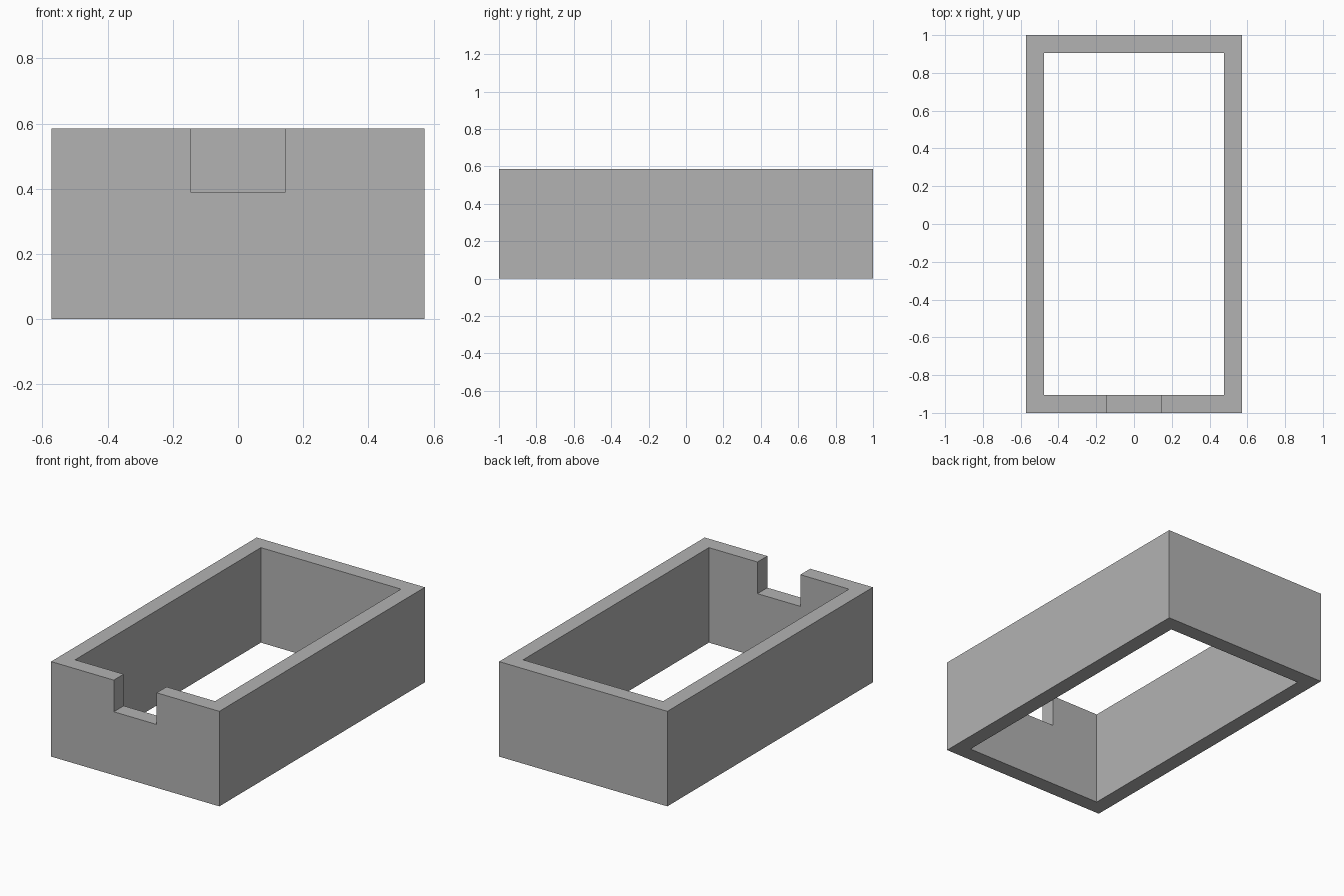
import bpy
from mathutils import Vector

default = bpy.data.objects.get("Cube")
if default:
    bpy.data.objects.remove(default, do_unlink=True)

HALF_X, HALF_Y, HEIGHT = 0.573, 1.0, 0.585
WALL = 0.096
NOTCH_HALF, NOTCH_FLOOR = 0.146, 0.39

grey = bpy.data.materials.new("plain grey")
grey.use_nodes = True
colour = (0.45, 0.45, 0.45, 1)
grey.diffuse_color = colour
grey.node_tree.nodes["Principled BSDF"].inputs["Base Color"].default_value = colour


def box(name, low, high):
    """Axis-aligned box between two corners."""
    low, high = Vector(low), Vector(high)
    bpy.ops.mesh.primitive_cube_add(size=1)
    obj = bpy.context.object
    obj.name = obj.data.name = name
    for v in obj.data.vertices:
        v.co = (low + high) / 2 + v.co * (high - low)
    obj.data.materials.append(grey)
    return obj


def cut(target, cutter):
    """Subtract the cutter from the target and discard it."""
    cutter.hide_render = True
    mod = target.modifiers.new("cut", 'BOOLEAN')
    mod.operation, mod.solver, mod.object = 'DIFFERENCE', 'EXACT', cutter
    bpy.context.view_layer.objects.active = target
    bpy.ops.object.modifier_apply(modifier=mod.name)
    bpy.data.objects.remove(cutter, do_unlink=True)


# Outer block
frame = box("rectangular_frame", (-HALF_X, -HALF_Y, 0), (HALF_X, HALF_Y, HEIGHT))

# Open centre, through top and bottom
inner_x, inner_y = HALF_X - WALL, HALF_Y - WALL
cut(frame, box("centre_cutter", (-inner_x, -inner_y, -1), (inner_x, inner_y, 1)))

# Notch in the top of the front wall
cut(frame, box("notch_cutter", (-NOTCH_HALF, -HALF_Y - WALL, NOTCH_FLOOR),
               (NOTCH_HALF, -HALF_Y + WALL * 2, 1)))
